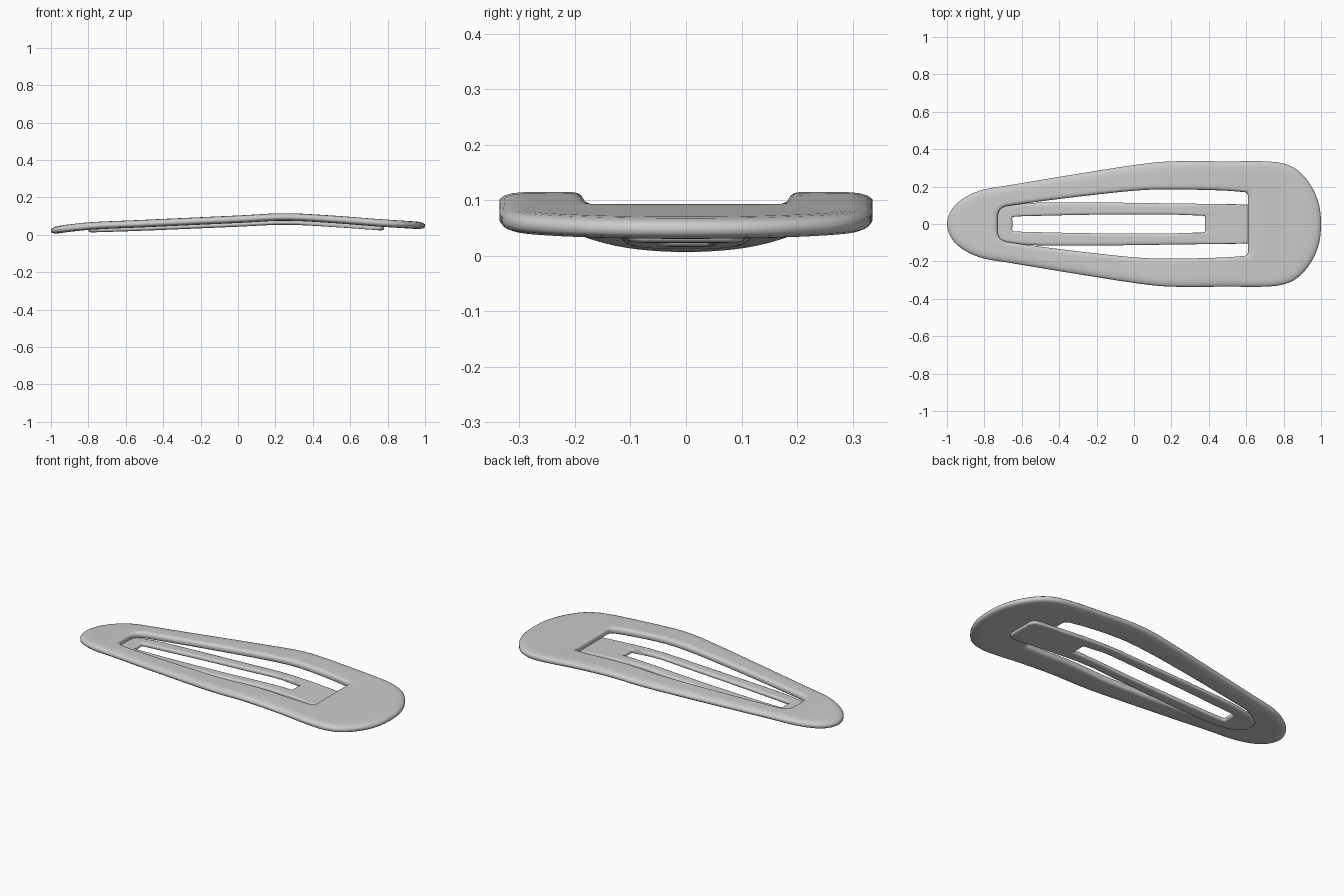
import bpy, bmesh
from mathutils import Vector

if "Cube" in bpy.data.objects:
    bpy.data.objects.remove(bpy.data.objects["Cube"])


def spline(pts, closed, steps):
    # Catmull-Rom sampling of a list of tuples
    n, out = len(pts), []
    get = lambda i: Vector(pts[i % n] if closed else pts[max(0, min(n - 1, i))])
    for i in range(n if closed else n - 1):
        a, b, c, d = (get(i + k) for k in (-1, 0, 1, 2))
        for s in range(steps):
            t = s / steps
            out.append(0.5 * (2 * b + (c - a) * t + (2 * a - 5 * b + 4 * c - d) * t * t
                              + (3 * b - a - 3 * c + d) * t ** 3))
    if not closed:
        out.append(get(n - 1))
    return out


def height(curve):
    # smooth arch height as a function of x
    pts = spline(curve, False, 8)

    def f(x):
        if x <= pts[0].x:
            return pts[0].y
        for p, q in zip(pts, pts[1:]):
            if x <= q.x:
                return p.y + (q.y - p.y) * (x - p.x) / (q.x - p.x)
        return pts[-1].y
    return f


def band(name, half, curve, thick, r_out, r_in):
    # closed ring between paired outer/inner outlines, with rounded edges
    pairs = half + [(a, -b, c, -d) for a, b, c, d in half[-2:0:-1]]
    f, h = height(curve), thick / 2
    edge = [(0, 0.35), (0.2, 0.7), (0.55, 0.92), (1, 1)]
    bm = bmesh.new()
    rings = []
    for p in spline(pairs, True, 4):
        o, i = Vector((p[0], p[1])), Vector((p[2], p[3]))
        w = (i - o).length
        a, b = min(r_out, 0.4 * w), min(r_in, 0.4 * w)
        top = [(a * u, h * v) for u, v in edge]
        top += [(a + (w - a - b) * k / 5, h) for k in range(1, 5)]
        top += [(w - b * u, h * v) for u, v in reversed(edge)]
        ring = []
        for u, z in top + [(u, -z) for u, z in reversed(top)]:
            q = o + (i - o) * (u / w)
            ring.append(bm.verts.new((q.x, q.y, f(q.x) + z)))
        rings.append(ring)
    for r, s in zip(rings, rings[1:] + rings[:1]):
        for k in range(len(r)):
            m = (k + 1) % len(r)
            bm.faces.new((r[k], r[m], s[m], s[k]))
    bmesh.ops.recalc_face_normals(bm, faces=bm.faces)
    me = bpy.data.meshes.new(name)
    bm.to_mesh(me)
    bm.free()
    ob = bpy.data.objects.new(name, me)
    bpy.context.collection.objects.link(ob)
    for poly in me.polygons:
        poly.use_smooth = True
    return ob


# outer frame of the clip: (outer x, outer y, hole x, hole y)
band("clip_frame", [
    (1, 0, .61, 0), (.99, .1, .61, .06), (.955, .19, .61, .11), (.89, .275, .61, .145),
    (.81, .32, .6, .167), (.7, .335, .56, .173), (.5, .335, .45, .18), (.2, .335, .2, .185),
    (0, .315, 0, .178), (-.35, .26, -.35, .14), (-.65, .21, -.65, .1),
    (-.8, .185, -.705, .085), (-.9, .145, -.725, .06), (-.97, .085, -.73, .03),
    (-1, 0, -.73, 0)],
    [(-1, .022), (-.8, .046), (-.5, .06), (0, .083), (.25, .095), (.5, .083),
     (.75, .064), (1, .048)], .04, .045, .02)

# inner tongue lying under the frame
band("clip_tongue", [
    (.78, 0, .38, 0), (.78, .05, .38, .02), (.775, .085, .38, .036), (.74, .105, .37, .044),
    (.6, .105, .33, .046), (.2, .11, .2, .05), (-.2, .115, -.2, .05),
    (-.55, .113, -.5, .044), (-.7, .095, -.63, .04), (-.76, .07, -.65, .033),
    (-.795, .035, -.65, .015), (-.8, 0, -.65, 0)],
    [(-.8, .024), (-.5, .034), (0, .055), (.25, .066), (.5, .054), (.78, .034)],
    .024, .022, .014)
